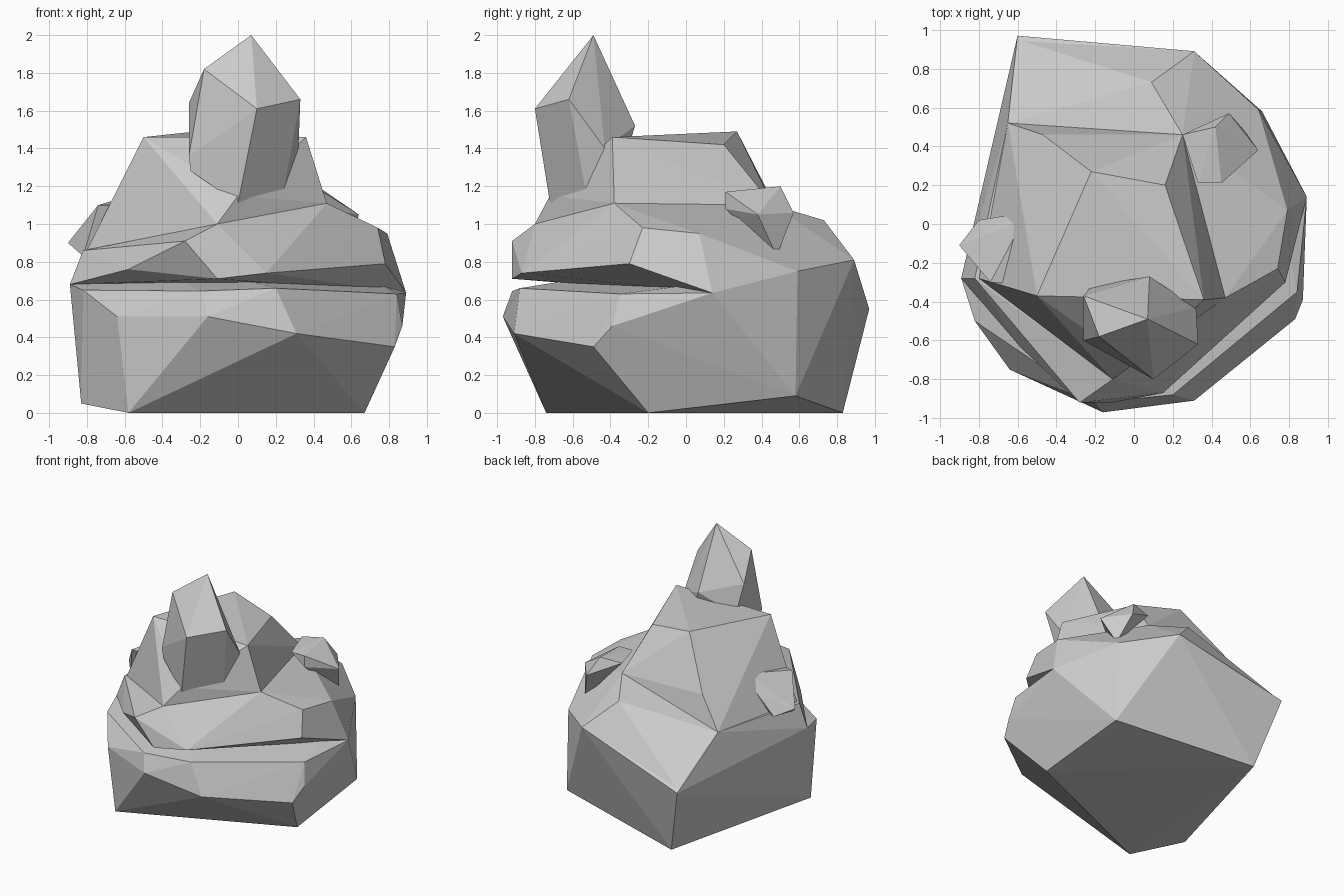
import bpy, bmesh


def rock(name, points):
    """Flat-faceted stone chunk: the convex hull of its corner points."""
    bm = bmesh.new()
    for p in points:
        bm.verts.new(p)
    res = bmesh.ops.convex_hull(bm, input=bm.verts)
    loose = [v for v in bm.verts if not v.link_faces]
    bmesh.ops.delete(bm, geom=loose, context='VERTS')
    bmesh.ops.recalc_face_normals(bm, faces=bm.faces)
    bmesh.ops.dissolve_limit(bm, angle_limit=0.03, verts=bm.verts, edges=bm.edges)
    mesh = bpy.data.meshes.new(name)
    bm.to_mesh(mesh)
    bm.free()
    obj = bpy.data.objects.new(name, mesh)
    bpy.context.collection.objects.link(obj)
    return obj


# Corners where the lower and upper blocks meet at the mouth hinge and back
hinge_right, hinge_left = (.89, .14, .635), (-.89, -.28, .68)
back = [(.31, .89, .81), (-.65, .52, .885), (.64, .59, .75)]

# Lower block with protruding lip
rock("jaw", [
    (.67, -.2, 0), (.66, .58, .09), (-.45, .83, 0), (-.83, -.41, .05), (-.58, -.74, 0),
    (.83, -.49, .35), (.31, -.91, .42), (-.16, -.97, .51), (-.64, -.75, .51),
    (.87, -.39, .46), (.84, -.35, .63), (.2, -.88, .66), (-.2, -.92, .645),
    (-.82, -.5, .65), (-.6, .97, .55), hinge_right, hinge_left] + back)

# Upper block overhanging the mouth slit
rock("upper_lip", [
    (-.28, -.92, .91), (-.11, -.8, 1.0), (-.11, -.92, .71), (.15, -.87, .74),
    (.78, -.3, .79), (.74, -.23, .98), (.79, .07, .95), (.47, -.38, 1.11),
    (.25, .46, 1.1), (.09, .73, 1.02), (-.82, -.28, .86), (-.58, -.64, .76),
    (-.6, .95, .56), hinge_right, hinge_left] + back)

# Raised crown with a sloping top
rock("crown", [
    (-.5, -.37, 1.46), (.36, -.39, 1.46), (.16, .2, 1.42), (-.22, .27, 1.49),
    (.47, -.38, 1.11), (.25, .46, 1.1), (-.47, .46, 1.12), (-.65, .52, .885),
    (-.59, -.35, 1.12), (-.8, -.28, .86), (-.11, -.8, 1.0), (0, -.72, 1.15)])

# Tall pointed stone at the front
rock("nose_spike", [
    (.07, -.49, 2.0), (-.18, -.58, 1.82), (.1, -.8, 1.61), (.33, -.62, 1.66),
    (-.26, -.37, 1.64), (.08, -.27, 1.52), (.32, -.43, 1.4), (-.26, -.6, 1.36),
    (-.25, -.6, 1.28), (-.15, -.55, 1.25), (0, -.72, 1.11), (.24, -.53, 1.17),
    (.2, -.35, 1.25), (-.22, -.32, 1.4)])

# Small stones embedded in each side
rock("left_stone", [
    (-.9, -.11, .9), (-.8, .02, .86), (-.68, .04, 1.0), (-.57, .02, 1.15),
    (-.55, -.05, 1.12), (-.62, -.31, 1.1), (-.74, -.3, 1.1), (-.82, -.2, .83),
    (-.5, -.1, .9)])
rock("right_stone", [
    (.64, .38, 1.05), (.45, .21, 1.17), (.33, .21, 1.17), (.25, .46, 1.18),
    (.42, .5, 1.2), (.49, .57, 1.06), (.57, .48, .83), (.5, .36, .93),
    (.45, .21, 1.08)])
